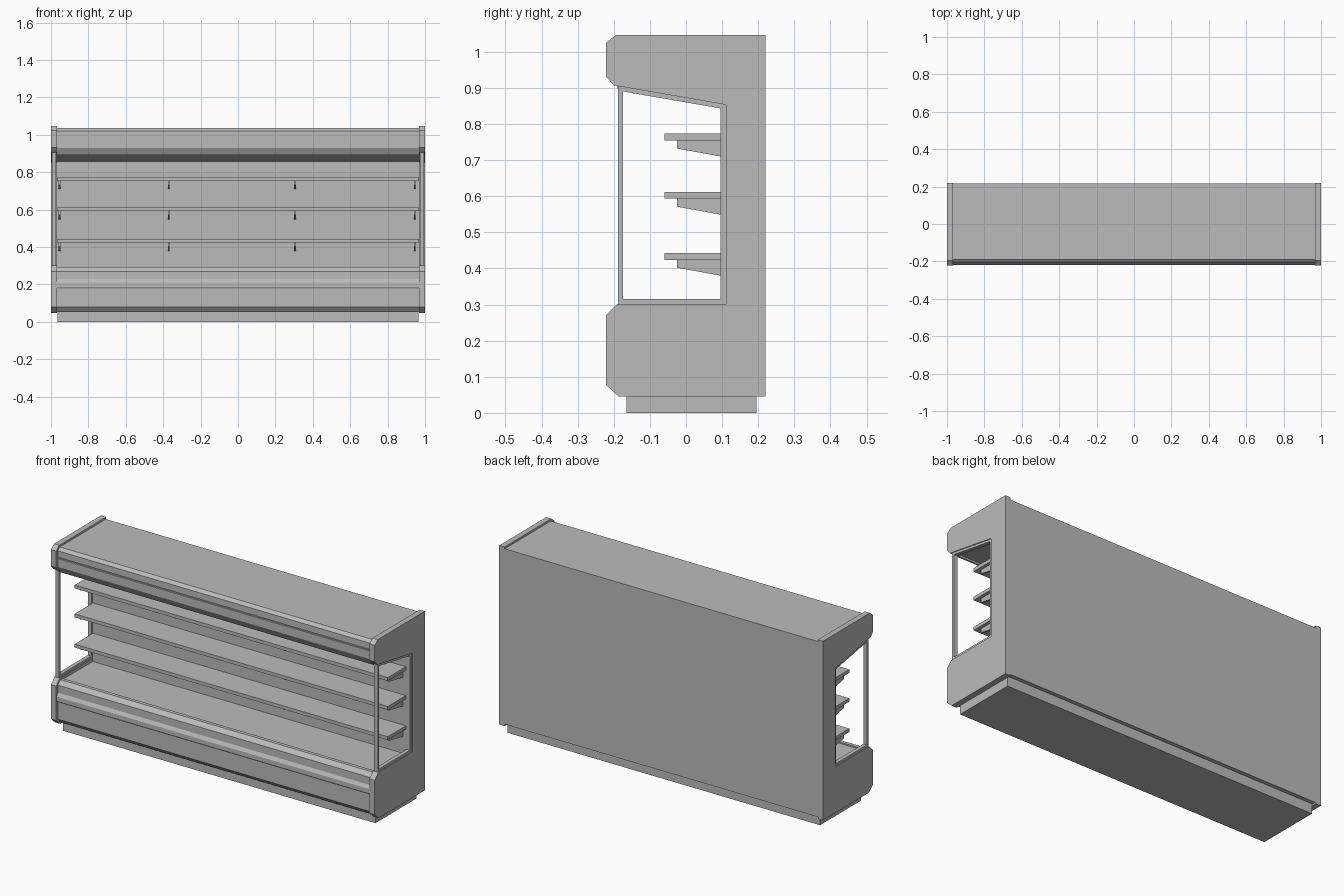
import bpy
import bmesh

cube = bpy.data.objects.get("Cube")
if cube:
    bpy.data.objects.remove(cube, do_unlink=True)

grey = bpy.data.materials.new("light grey metal")
grey.use_nodes = True
colour = (0.5, 0.5, 0.5, 1)
grey.diffuse_color = colour
grey.node_tree.nodes["Principled BSDF"].inputs["Base Color"].default_value = colour


def extrude_x(name, profile, x0, x1):
    """Extrude a (y, z) outline from x0 to x1."""
    bm = bmesh.new()
    face = bm.faces.new([bm.verts.new((x0, y, z)) for y, z in profile])
    result = bmesh.ops.extrude_face_region(bm, geom=[face])
    moved = [g for g in result["geom"] if isinstance(g, bmesh.types.BMVert)]
    bmesh.ops.translate(bm, verts=moved, vec=(x1 - x0, 0, 0))
    bmesh.ops.recalc_face_normals(bm, faces=bm.faces)
    mesh = bpy.data.meshes.new(name)
    bm.to_mesh(mesh)
    bm.free()
    mesh.materials.append(grey)
    obj = bpy.data.objects.new(name, mesh)
    bpy.context.collection.objects.link(obj)
    return obj


def rect(y0, y1, z0, z1):
    return [(y0, z0), (y1, z0), (y1, z1), (y0, z1)]


# Plinth
extrude_x("plinth", rect(-0.165, 0.195, 0, 0.056), -0.965, 0.965)

# Cabinet: base, back wall and canopy in one C-shaped section
cabinet = [
    (0.217, 0.055), (0.217, 1.035), (-0.19, 1.035), (-0.207, 1.02),
    (-0.207, 0.984), (-0.2, 0.984), (-0.2, 0.976), (-0.207, 0.976),
    (-0.207, 0.93), (-0.185, 0.892), (-0.175, 0.892), (-0.175, 0.902),
    (0.1, 0.857), (0.1, 0.285), (-0.165, 0.285), (-0.165, 0.292),
    (-0.185, 0.292), (-0.207, 0.27), (-0.207, 0.08), (-0.185, 0.055),
]
extrude_x("cabinet", cabinet, -0.97, 0.97)

# Front bumper rail
bumper = [(-0.2, 0.178), (-0.213, 0.178), (-0.218, 0.187),
          (-0.218, 0.21), (-0.207, 0.228), (-0.2, 0.228)]
extrude_x("bumper_rail", bumper, -0.97, 0.97)

# End panels and window frames, one on each side
panel = [
    (-0.222, 0.078), (-0.187, 0.046), (0.22, 0.046), (0.22, 1.046),
    (-0.195, 1.046), (-0.222, 1.024), (-0.222, 0.932), (-0.2, 0.907),
    (0.111, 0.853), (0.111, 0.302), (-0.19, 0.302), (-0.222, 0.27),
]
frame_bars = {
    "front_post": [(-0.188, 0.302), (-0.175, 0.302), (-0.175, 0.903), (-0.188, 0.905)],
    "rear_post": [(0.096, 0.302), (0.111, 0.302), (0.111, 0.853), (0.096, 0.856)],
    "bottom_bar": rect(-0.175, 0.096, 0.302, 0.315),
    "top_bar": [(-0.175, 0.89), (0.096, 0.843), (0.096, 0.856), (-0.175, 0.903)],
}
for side, s in (("left", 1), ("right", -1)):
    extrude_x(side + "_end_panel", panel, s * 0.968, s)
    for bar, outline in frame_bars.items():
        extrude_x(f"{side}_window_{bar}", outline, s * 0.973, s * 0.995)

# Shelves with tapered brackets
for i, top in enumerate((0.443, 0.612, 0.773), 1):
    extrude_x(f"shelf_{i}", rect(-0.06, 0.101, top - 0.019, top), -0.967, 0.967)
    bracket = [(-0.025, top - 0.019), (-0.025, top - 0.041),
               (0.101, top - 0.064), (0.101, top - 0.019)]
    for j, x in enumerate((-0.955, -0.37, 0.305, 0.945), 1):
        extrude_x(f"shelf_{i}_bracket_{j}", bracket, x - 0.005, x + 0.005)
